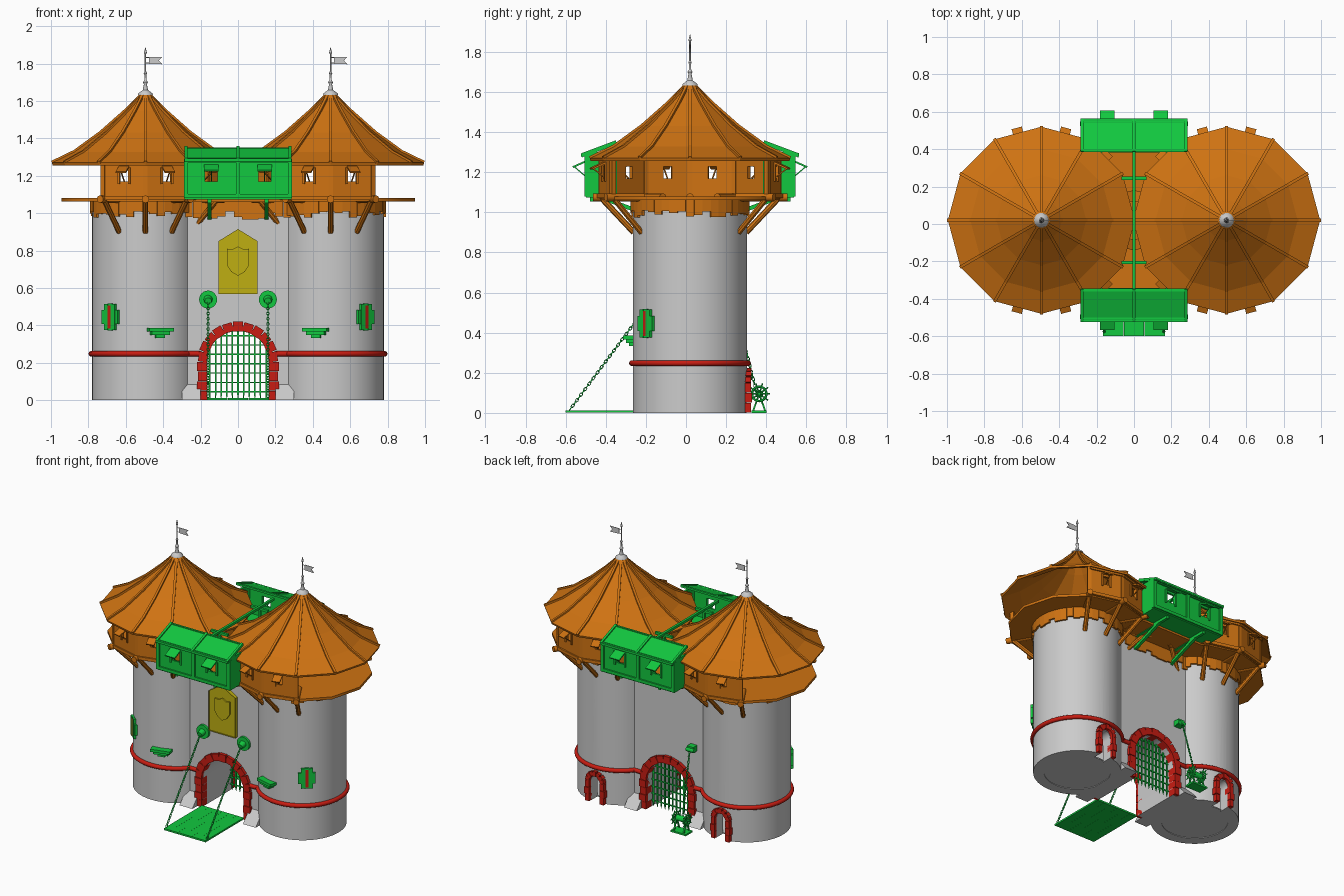
import bpy, bmesh, random
from math import sin, cos, pi, radians
from mathutils import Matrix, Vector

if "Cube" in bpy.data.objects:
    bpy.data.objects.remove(bpy.data.objects["Cube"])

random.seed(4)
YC, TX, R = 0.02, 0.495, 0.285          # depth centre, tower offset, tower radius
I = Matrix.Identity(4)


def T(x, y, z):
    return Matrix.Translation((x, y, z))


def Rz(a):
    return Matrix.Rotation(a, 4, 'Z')


def material(name, rgb):
    m = bpy.data.materials.new(name)
    m.diffuse_color = (*rgb, 1)
    m.use_nodes = True
    m.node_tree.nodes["Principled BSDF"].inputs["Base Color"].default_value = m.diffuse_color
    return m


ORANGE = material("timber_orange", (0.62, 0.17, 0.006))
GREEN = material("fittings_green", (0.006, 0.58, 0.05))
RED = material("stone_red", (0.58, 0.012, 0.006))
YELLOW = material("plaque_yellow", (0.52, 0.43, 0.006))


class Part:
    """Collects shapes in one mesh object."""
    def __init__(self, name, mat=None):
        self.name, self.mat, self.bm = name, mat, bmesh.new()

    def box(self, c, size, M=I, tilt=0):
        bmesh.ops.create_cube(self.bm, size=1, matrix=M @ T(*c) @ Matrix.Rotation(tilt, 4, 'Y')
                              @ Matrix.Diagonal((*size, 1)))

    def beam(self, p, q, r, n=8, r2=None, M=I):
        p, q = Vector(p), Vector(q)
        rot = (q - p).to_track_quat('Z', 'Y').to_matrix().to_4x4()
        spin = Rz(pi / 4) if n == 4 else I
        bmesh.ops.create_cone(self.bm, cap_ends=True, segments=n, radius1=r,
                              radius2=r if r2 is None else r2, depth=(q - p).length,
                              matrix=M @ T(*((p + q) / 2)) @ rot @ spin)

    def lathe(self, prof, n, M=I, closed=False):
        rows = [[self.bm.verts.new(M @ Vector((r * cos(2 * pi * i / n), r * sin(2 * pi * i / n), z)))
                 for i in range(n)] for r, z in prof]
        pairs = list(zip(rows, rows[1:])) + ([(rows[-1], rows[0])] if closed else [])
        for a, b in pairs:
            for i in range(n):
                j = (i + 1) % n
                self.bm.faces.new((a[i], a[j], b[j], b[i]))

    def prism(self, pts, y0, y1, M=I):
        a, b = [[self.bm.verts.new(M @ Vector((x, y, z))) for x, z in pts] for y in (y0, y1)]
        for i in range(len(pts)):
            j = (i + 1) % len(pts)
            self.bm.faces.new((a[i], a[j], b[j], b[i]))
        self.bm.faces.new(b)
        return self.bm.faces.new(a[::-1])

    def done(self, smooth=None):
        bmesh.ops.recalc_face_normals(self.bm, faces=self.bm.faces)
        me = bpy.data.meshes.new(self.name)
        self.bm.to_mesh(me)
        self.bm.free()
        ob = bpy.data.objects.new(self.name, me)
        bpy.context.collection.objects.link(ob)
        if self.mat:
            me.materials.append(self.mat)
        bpy.ops.object.select_all(action='DESELECT')
        ob.select_set(True)
        bpy.context.view_layer.objects.active = ob
        if smooth:
            bpy.ops.object.shade_smooth_by_angle(angle=radians(smooth))
        return ob


def circle(R0, z0, r, n):
    return [(R0 + r * cos(2 * pi * i / n), z0 + r * sin(2 * pi * i / n)) for i in range(n)]


def arch(w, spring, n=16):
    return [(-w, 0)] + [(-w * cos(pi * i / n), spring + w * sin(pi * i / n)) for i in range(n + 1)] + [(w, 0)]


def arch_stones(part, w, t, spring, y, d, legs, n, M=I):
    for s in (-1, 1):
        for k in range(legs):
            h, e = spring / legs, 0.006 * (k % 2)
            part.box((s * (w + t / 2 + e / 2), y, h * (k + .5)), (t + e, d + e, h * .95), M)
    for k in range(n):
        a, e = pi * (k + .5) / n, 0.005 * (k % 2)
        part.box((0, 0, 0), (t + e, d + e, pi * (w + t / 2) / n * .97),
                 M @ T((w + t / 2) * cos(a), y, spring + (w + t / 2) * sin(a)) @ Matrix.Rotation(-a, 4, 'Y'))


def window_wall(part, M, d, w, z0, z1, ww, a, b):
    """Plank wall facing local +x with a window, frame, rails and a propped shutter."""
    side = (w - ww) / 2
    for s in (-1, 1):
        part.box((d, s * (ww + side) / 2, (z0 + z1) / 2), (.014, side, z1 - z0), M)
        part.box((d + .008, s * (ww / 2 + .007), (a + b) / 2), (.014, .012, b - a + .03), M)
    for lo, hi in ((z0, a), (b, z1)):
        part.box((d, 0, (lo + hi) / 2), (.014, ww, hi - lo), M)
    for z in (z0 + .012, z1 - .012):
        part.box((d + .01, 0, z), (.014, w, .022), M)
    part.box((d + .04, 0, b + .005), (.075, ww + .012, .009), M, radians(24))
    part.beam((d, 0, a), (d + .065, 0, b - .01), .004, 4, M=M)


def chain(part, p, q):
    p, q = Vector(p), Vector(q)
    n = int((q - p).length / .017)
    rot = (q - p).to_track_quat('Z', 'Y').to_matrix().to_4x4()
    for i in range(n):
        M = T(*p.lerp(q, (i + .5) / n)) @ rot @ Rz(pi / 2 * (i % 2)) @ Matrix.Rotation(pi / 2, 4, 'X')
        part.lathe(circle(.008, 0, .0028, 5), 8, M @ Matrix.Diagonal((.8, 1.35, 1, 1)), True)


for s, side in ((-1, "left"), (1, "right")):
    C = T(s * TX, YC, 0)

    def around(a, s=s, C=C):
        return C @ Rz(radians(a if s > 0 else 180 - a))

    # hollow stone tower with a rear doorway
    p = Part(side + "_tower")
    p.lathe([(.215, 0), (R, 0), (R, 1.07), (.215, 1.07)], 64, C, True)
    tower = p.done()
    c = Part("door_cutter")
    c.prism(arch(.042, .145), .15, .4, C @ T(0, 0, -.002))
    cutter = c.done()
    mod = tower.modifiers.new("doorway", 'BOOLEAN')
    mod.operation, mod.object, mod.solver = 'DIFFERENCE', cutter, 'EXACT'
    bpy.context.view_layer.objects.active = tower
    bpy.ops.object.modifier_apply(modifier="doorway")
    bpy.data.objects.remove(cutter)
    tower.select_set(True)
    bpy.ops.object.shade_smooth_by_angle(angle=radians(30))
    p = Part(side + "_tower_floor")
    p.beam((0, 0, .004), (0, 0, .012), .22, 48, M=C)
    p.done()
    # red string course and door surround
    p = Part(side + "_stone_band", RED)
    p.lathe(circle(R + .004, .248, .015, 10), 64, C, True)
    for y in (-.158, .198):
        p.beam((s * .2, y, .248), (s * .29, y, .248), .015, 10)
    p.done(50)
    p = Part(side + "_door_surround", RED)
    arch_stones(p, .042, .03, .15, .28, .05, 3, 7, C)
    p.done()
    # arrow slit and stepped corbel
    p = Part(side + "_slit_core", RED)
    M = around(-49.6)
    p.box((.288, 0, .445), (.024, .02, .125), M)
    p.done()
    p = Part(side + "_slit_surround", GREEN)
    for t in (-1, 1):
        p.box((.284, t * .024, .445), (.03, .028, .14), M)
        p.box((.278, t * .044, .445), (.036, .024, .075), M)
        p.box((.283, 0, .445 + t * .066), (.028, .03, .012), M)
    M = around(-105.3)
    for w, z, d in ((.135, .376, .045), (.1, .358, .035), (.05, .342, .025)):
        p.box((R + d / 2 - .012, 0, z), (d + .02, w, .019), M)
    p.done()
    # ragged timber skirt under the fighting gallery
    p = Part(side + "_ragged_skirt", ORANGE)
    for k in range(44):
        lo = random.uniform(.975, 1.01)
        p.box((R + .005, 0, (lo + 1.075) / 2), (.014, .042, 1.075 - lo), C @ Rz(2 * pi * k / 44))
    p.done()
    # twelve sided timber gallery
    p = Part(side + "_gallery", ORANGE)
    p.lathe([(.001, 1.062), (.45, 1.062), (.45, 1.08), (.001, 1.08)], 12, C, True)
    for a in range(75, 300, 30):
        window_wall(p, around(a), .435, .233, 1.07, 1.28, .044, 1.17, 1.228)
    for a in range(60, 301, 30):
        M = around(a)
        p.box((.445, 0, 1.175), (.024, .024, .21), M)
        p.beam((.27, 0, 1.075), (.485, 0, 1.075), .02, 10, M=M)
        p.beam((.28, 0, .9), (.44, 0, 1.07), .015, 8, M=M)
    p.done(40)
    # concave roof with ribs
    prof = [(.5, 1.27), (.38, 1.328), (.24, 1.43), (.11, 1.545), (.025, 1.63)]
    p = Part(side + "_roof", ORANGE)
    p.lathe(prof + [(r - .004, z - .014) for r, z in prof[::-1]], 12, C, True)
    p.done()
    p = Part(side + "_roof_ribs", ORANGE)
    for a in range(0, 360, 30):
        for (r0, z0), (r1, z1) in zip(prof, prof[1:]):
            p.beam((r0, 0, z0 + .002), (r1, 0, z1 + .002), .0115, 4, M=C @ Rz(radians(a)))
    p.lathe([(.001, 1.6), (.05, 1.6), (.045, 1.62), (.03, 1.64), (.001, 1.64)], 24, C)
    p.done()
    # finial with pennant
    p = Part(side + "_finial")
    p.lathe([(.001, 1.632), (.04, 1.632), (.038, 1.64), (.014, 1.658), (.008, 1.69), (.013, 1.7), (.006, 1.712),
             (.005, 1.74), (.009, 1.748), (.004, 1.757), (.004, 1.85), (.008, 1.857), (.001, 1.887)], 14, C)
    p.done(40)
    p = Part(side + "_pennant")
    p.prism([(.018, 1.798), (.09, 1.796), (.072, 1.816), (.09, 1.836), (.018, 1.836)], -.002, .002, C)
    for z in (1.803, 1.832):
        p.beam((0, 0, z), (.02, 0, z), .002, 6, M=C)
    p.done()

# gatehouse block with arched passage
p = Part("gatehouse")
p.prism([(-.29, 0)] + arch(.165, .205) + [(.29, 0), (.29, 1.065), (-.29, 1.065)], -.155, .195)
p.done(20)
p = Part("gate_plinths")
for s in (-1, 1):
    for f in (-1, 1):
        M = T(0, YC + f * .175, 0) @ Matrix.Diagonal((s, f, 1, 1))
        p.prism([(0, 0), (.075, 0), (0, .085)], .2, .3, M @ Rz(-pi / 2) @ Matrix.Diagonal((-1, 1, 1, 1)))
p.done()
p = Part("gate_arches", RED)
for y in (-.145, .185):
    arch_stones(p, .165, .048, .205, y, .06, 4, 11)
p.done()
p = Part("gate_ragged_skirt", ORANGE)
for y in (-.158, .198):
    for k in range(13):
        lo = random.uniform(.965, 1.01)
        p.box((-.264 + .044 * k, y, (lo + 1.075) / 2), (.043, .016, 1.075 - lo))
p.box((0, YC, 1.066), (.54, .74, .014))
p.done()

# portcullis
p = Part("portcullis", GREEN)
for k in range(-5, 6):
    x = k * .03
    top = .205 + max(0, .165 ** 2 - x * x) ** .5
    p.beam((x, .15, .03), (x, .15, top), .006, 4)
    p.beam((x, .15, .004), (x, .15, .03), .001, 4, .006)
for k in range(7):
    z = .045 + k * .05
    w = .165 if z < .205 else (.165 ** 2 - (z - .205) ** 2) ** .5
    p.beam((-w, .15, z), (w, .15, z), .005, 4)
p.done()

# drawbridge, pulleys and chains
p = Part("drawbridge", GREEN)
for k in range(6):
    p.box((-.1375 + .055 * k, -.385, .007), (.0545, .43, .012))
p.done()
p = Part("chain_pulleys", GREEN)
for x in (-.16, .16):
    p.beam((x, -.15, .538), (x, -.172, .538), .048, 24)
    p.beam((x, -.17, .538), (x, -.205, .53), .024, 16, .018)
p.box((-.2, .215, .535), (.05, .05, .04))
p.beam((-.23, .232, .53), (-.17, .232, .53), .016, 12)
p.done(40)
p = Part("chains", GREEN)
for x in (-.16, .16):
    chain(p, (x, -.2, .525), (x, -.58, .015))
chain(p, (-.2, .245, .53), (-.22, .35, .11))
p.done(60)

# winch behind the gate
p = Part("winch", GREEN)
W = (.365, .095)
p.beam((-.285, *W), (-.155, *W), .008, 8)
p.beam((-.255, *W), (-.185, *W), .02, 12)
p.box((-.22, .365, .006), (.12, .075, .012))
for x in (-.265, -.175):
    p.lathe(circle(.036, 0, .006, 6), 20, T(x, *W) @ Matrix.Rotation(pi / 2, 4, 'Y'), True)
    for k in range(10):
        a = 2 * pi * k / 10
        p.beam((x, *W), (x, W[0] + .055 * cos(a), W[1] + .055 * sin(a)), .0035, 6)
    for e in (-.03, .03):
        p.beam((x * .85 - .033, .365 + e, .01), (x * .85 - .033, *W), .006, 4)
p.done()

# shield plaque over the gate
p = Part("shield_plaque", YELLOW)
f = p.prism([(-.105, .567), (.105, .567), (.105, .85), (0, .915), (-.105, .85)], -.182, -.15)
bmesh.ops.inset_individual(p.bm, faces=[f], thickness=.016, depth=0)
bmesh.ops.translate(p.bm, verts=f.verts, vec=(0, .012, 0))
p.prism([(-.058, .81), (-.03, .806), (0, .822), (.03, .806), (.058, .81), (.058, .72), (.035, .685),
         (0, .665), (-.035, .685), (-.058, .72)], -.18, -.165)
p.done()

# green galleries spanning the towers, front and back
for a, name in ((-90, "front"), (90, "back")):
    p = Part(name + "_bridge_gallery", GREEN)
    M = T(0, YC, 0) @ Rz(radians(a))
    for t in (-1, 1):
        window_wall(p, M @ T(0, t * .1425, 0), .51, .285, 1.08, 1.295, .066, 1.17, 1.236)
        p.box((.44, t * .278, 1.19), (.15, .014, .22), M)
        p.beam((.16, t * .152, .97), (.46, t * .152, 1.08), .014, 4, M=M)
        p.beam((.16, t * .152, 1.065), (.5, t * .152, 1.065), .014, 4, M=M)
    p.box((.44, 0, 1.082), (.155, .57, .016), M)
    p.box((.455, 0, 1.312), (.185, .57, .012), M, radians(20.5))
    for y in (-.278, 0, .278):
        p.box((.515, y, 1.185), (.024, .024, .21), M)
        p.box((.455, y, 1.32), (.185, .016, .014), M, radians(20.5))
    for x, z in ((.373, 1.345), (.537, 1.286)):
        p.box((x, 0, z), (.014, .57, .014), M)
    p.done()

# tie beams between the roofs
p = Part("roof_tie_beams", GREEN)
p.beam((0, -.36, 1.31), (0, .4, 1.31), .012, 4)
for y in (-.205, .245):
    p.beam((-.068, y, 1.3), (.068, y, 1.3), .012, 4)
    p.beam((0, y, 1.07), (0, y, 1.31), .012, 4)
p.done()
